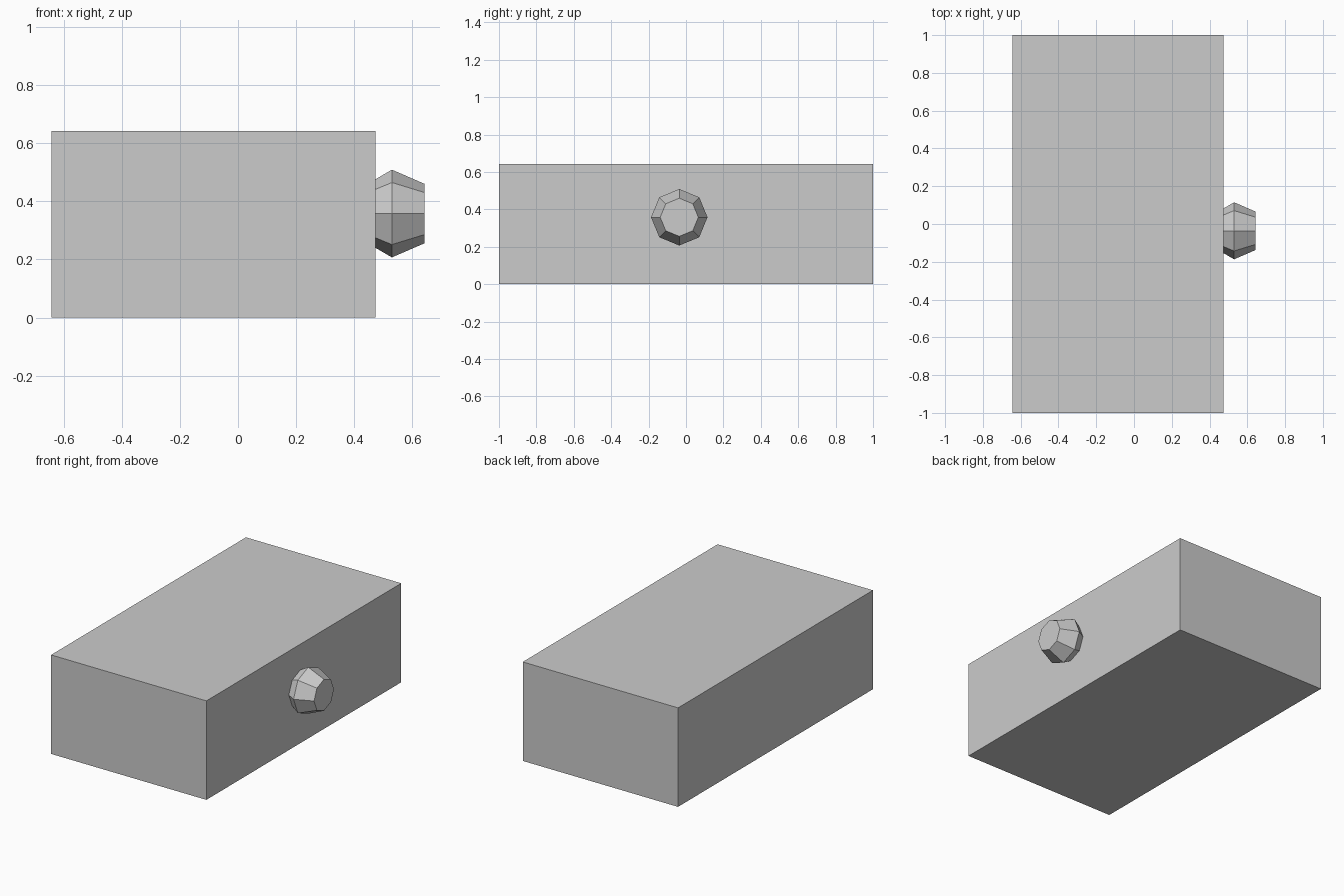
import bpy, bmesh
from math import cos, sin, tau

if "Cube" in bpy.data.objects:
    bpy.data.objects.remove(bpy.data.objects["Cube"])


def add_object(name, bm):
    bmesh.ops.recalc_face_normals(bm, faces=bm.faces)
    mesh = bpy.data.meshes.new(name)
    bm.to_mesh(mesh)
    bm.free()
    obj = bpy.data.objects.new(name, mesh)
    bpy.context.collection.objects.link(obj)
    return obj


# Drawer body: plain block
X0, X1, HEIGHT = -0.643, 0.473, 0.643
bm = bmesh.new()
bmesh.ops.create_cube(bm, size=1)
bmesh.ops.scale(bm, verts=bm.verts, vec=(X1 - X0, 2, HEIGHT))
bmesh.ops.translate(bm, verts=bm.verts, vec=((X0 + X1) / 2, 0, HEIGHT / 2))
add_object("drawer_body", bm)

# Knob: eight-sided faceted rings along x, seated slightly into the face
SIDES, CY, CZ = 8, -0.036, 0.358
profile = [(0.463, 0.112), (0.53, 0.151), (0.643, 0.102)]
bm = bmesh.new()
rings = [[bm.verts.new((x, CY + r * cos(tau * i / SIDES), CZ + r * sin(tau * i / SIDES)))
          for i in range(SIDES)] for x, r in profile]
for a, b in zip(rings, rings[1:]):
    for i in range(SIDES):
        j = (i + 1) % SIDES
        bm.faces.new((a[i], a[j], b[j], b[i]))
bm.faces.new(rings[0])
bm.faces.new(rings[-1])
add_object("knob", bm)
